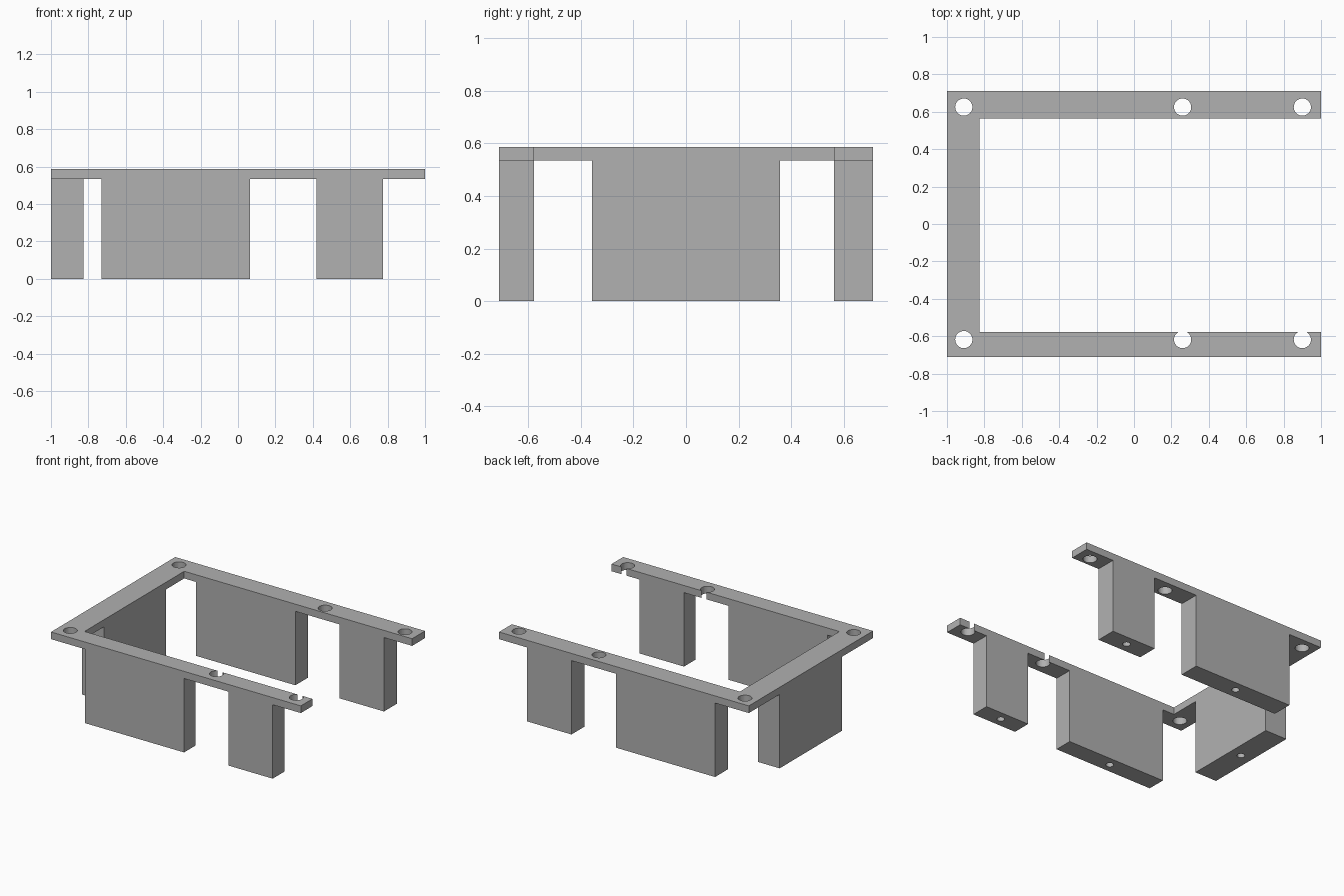
import bpy
import bmesh
from mathutils import Matrix, Vector

if "Cube" in bpy.data.objects:
    bpy.data.objects.remove(bpy.data.objects["Cube"])

TOP, UNDER = 0.587, 0.535
FRONT, FRONT_IN, BACK_IN, BACK = -0.71, -0.577, 0.563, 0.71
LEFT_IN = -0.825
LEGS = [(-0.73, 0.065), (0.42, 0.775)]
SIDE_LEG = (-0.357, 0.357)

# One flat grey
grey = bpy.data.materials.new("plain grey")
grey.use_nodes = True
colour = (0.44, 0.44, 0.44, 1)
grey.diffuse_color = colour
grey.node_tree.nodes["Principled BSDF"].inputs["Base Color"].default_value = colour


def make_object(name, bm):
    bmesh.ops.recalc_face_normals(bm, faces=bm.faces)
    mesh = bpy.data.meshes.new(name)
    bm.to_mesh(mesh)
    bm.free()
    mesh.materials.append(grey)
    obj = bpy.data.objects.new(name, mesh)
    bpy.context.collection.objects.link(obj)
    return obj


def legged_rail(name, start, end, legs, near, far, along_x=True):
    """Comb outline (rail with legs hanging below) extruded across its width."""
    outline = [(start, TOP), (start, UNDER)]
    for a, b in legs:
        outline += [(a, UNDER), (a, 0), (b, 0), (b, UNDER)]
    outline += [(end, UNDER), (end, TOP)]
    bm = bmesh.new()
    points = [(u, near, z) if along_x else (near, u, z) for u, z in outline]
    face = bm.faces.new([bm.verts.new(p) for p in points])
    new = bmesh.ops.extrude_face_region(bm, geom=[face])["geom"]
    shift = Vector((0, far - near, 0)) if along_x else Vector((far - near, 0, 0))
    bmesh.ops.translate(bm, vec=shift,
                        verts=[v for v in new if isinstance(v, bmesh.types.BMVert)])
    return make_object(name, bm)


def drill(bm, x, y, radius, bottom, top):
    bmesh.ops.create_cone(bm, cap_ends=True, segments=32, radius1=radius,
                          radius2=radius, depth=top - bottom,
                          matrix=Matrix.Translation((x, y, (bottom + top) / 2)))


def cut(obj, cutter):
    mod = obj.modifiers.new("holes", 'BOOLEAN')
    mod.operation = 'DIFFERENCE'
    mod.solver = 'EXACT'
    mod.object = cutter


# Rails with their legs
front_rail = legged_rail("front_rail", -1, 1, LEGS, FRONT, FRONT_IN)
back_rail = legged_rail("back_rail", -1, 1, LEGS, BACK_IN, BACK)
side_rail = legged_rail("right_rail", FRONT_IN, BACK_IN, [SIDE_LEG],
                        -1, LEFT_IN, along_x=False)

# Bolt holes through the rails, and blind screw holes under the legs
bm = bmesh.new()
for x in (-0.91, 0.26, 0.9):
    for y in (-0.618, 0.625):
        drill(bm, x, y, 0.046, UNDER - 0.1, TOP + 0.1)
feet = [((a + b) / 2, y) for a, b in LEGS
        for y in ((FRONT + FRONT_IN) / 2, (BACK + BACK_IN) / 2)]
feet.append(((LEFT_IN - 1) / 2, 0))
for x, y in feet:
    drill(bm, x, y, 0.026, -0.1, 0.2)
hole_cutter = make_object("hole_cutter", bm)
hole_cutter.hide_render = True
hole_cutter.display_type = 'WIRE'
hole_cutter.hide_set(True)

for rail in (front_rail, back_rail, side_rail):
    cut(rail, hole_cutter)
